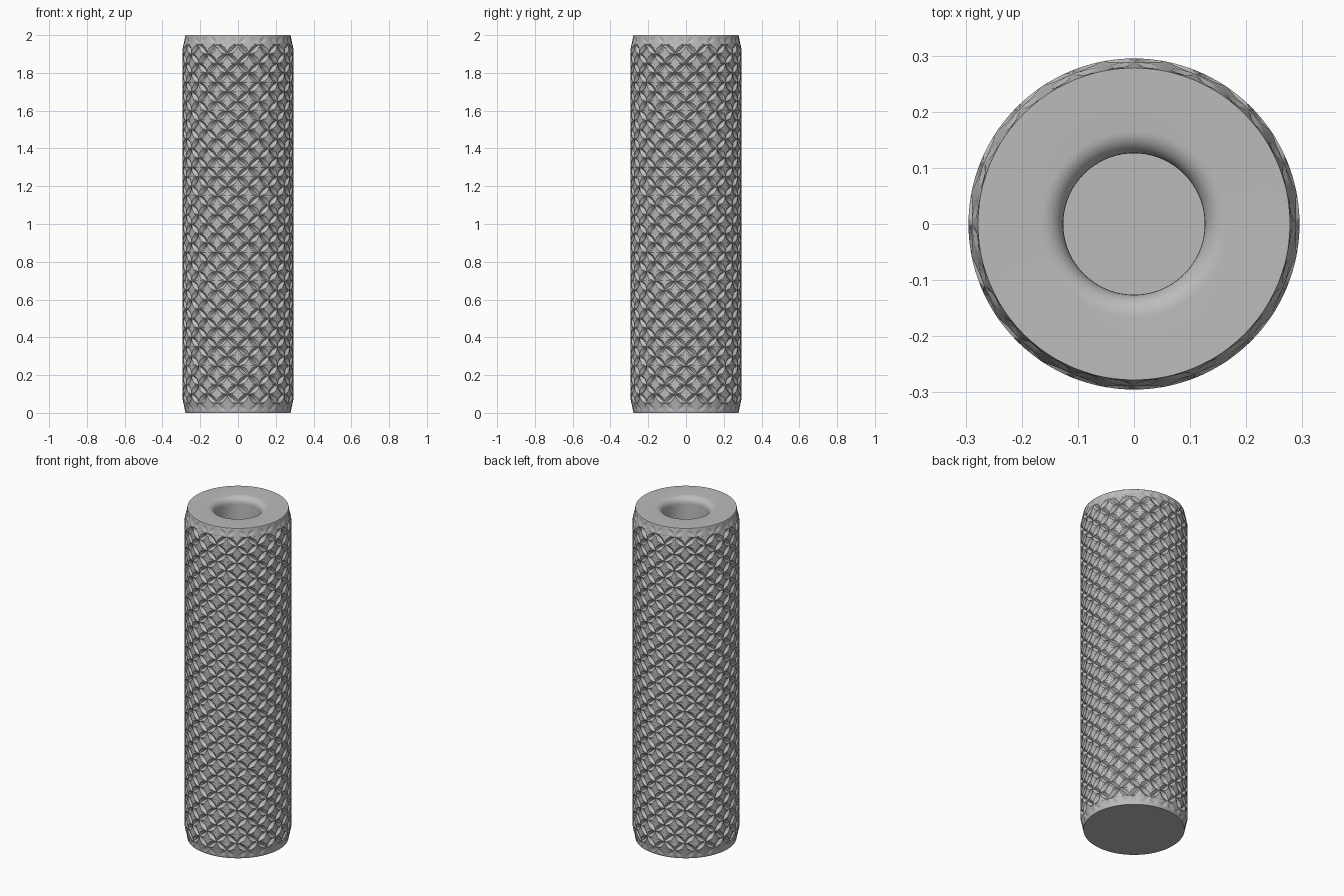
import bpy, bmesh
from math import sin, cos, pi, hypot
from mathutils import Vector

cube = bpy.data.objects.get("Cube")
if cube:
    bpy.data.objects.remove(cube, do_unlink=True)

R, DEPTH, HEIGHT = 0.295, 0.017, 2.0
COLS, ROWS, SEG = 16, 20, 6
CHAMFER = 0.08

steel = bpy.data.materials.new("grey_metal")
steel.use_nodes = True
steel.diffuse_color = (0.5, 0.5, 0.5, 1)
steel.node_tree.nodes["Principled BSDF"].inputs["Base Color"].default_value = (0.5, 0.5, 0.5, 1)


def make_object(name, bm):
    mesh = bpy.data.meshes.new(name)
    bm.to_mesh(mesh)
    bm.free()
    mesh.materials.append(steel)
    obj = bpy.data.objects.new(name, mesh)
    bpy.context.collection.objects.link(obj)
    return obj


# Knurled grip: diamond cells laid out flat as (arc, radius, z), then wrapped
half_w, half_h = pi * R / COLS, HEIGHT / ROWS / 2


def add_cell(bm, cx, cz):
    corners = [Vector((cx + half_w, cz)), Vector((cx, cz + half_h)),
               Vector((cx - half_w, cz)), Vector((cx, cz - half_h))]
    mid = bm.verts.new((cx, R, cz))
    for a, b in zip(corners, corners[1:] + corners[:1]):
        inward = (Vector((cx, cz)) - (a + b) / 2).normalized()
        floor, rim = [], []
        for i in range(SEG + 1):
            t = i / SEG
            bulge = DEPTH * 4 * t * (1 - t)
            p = a.lerp(b, t)
            q = p + inward * bulge
            floor.append(bm.verts.new((p.x, R - bulge, p.y)))
            rim.append(bm.verts.new((q.x, R, q.y)))
        for i in range(SEG):
            bm.faces.new((mid, rim[i], rim[i + 1]))
            bm.faces.new((rim[i], floor[i], floor[i + 1], rim[i + 1]))


bm = bmesh.new()
for row in range(2 * ROWS + 1):
    for col in range(COLS):
        add_cell(bm, (2 * col + row % 2) * half_w, row * half_h)
bmesh.ops.remove_doubles(bm, verts=bm.verts, dist=1e-5)

# Trim to length and add cuts where the end chamfers start
for z, up in ((0, -1), (HEIGHT, 1), (CHAMFER, 1), (HEIGHT - CHAMFER, 1)):
    bmesh.ops.bisect_plane(bm, geom=bm.verts[:] + bm.edges[:] + bm.faces[:],
                           plane_co=(0, 0, z), plane_no=(0, 0, up),
                           clear_outer=z in (0, HEIGHT))
for v in bm.verts:
    end = min(v.co.z, HEIGHT - v.co.z)
    r = min(v.co.y, R - DEPTH * (1 - min(1, end / CHAMFER)))
    angle = v.co.x / R
    v.co = (r * cos(angle), r * sin(angle), v.co.z)
bmesh.ops.remove_doubles(bm, verts=bm.verts, dist=1e-5)
bmesh.ops.recalc_face_normals(bm, faces=bm.faces)
make_object("knurled_grip", bm)


# Turned end faces
def lathe(name, profile, steps=96):
    bm = bmesh.new()
    verts = [bm.verts.new((r, 0, z)) for r, z in profile]
    edges = [bm.edges.new(pair) for pair in zip(verts, verts[1:])]
    bmesh.ops.spin(bm, geom=verts + edges, cent=(0, 0, 0), axis=(0, 0, 1),
                   angle=2 * pi, steps=steps)
    bmesh.ops.remove_doubles(bm, verts=bm.verts, dist=1e-5)
    bmesh.ops.recalc_face_normals(bm, faces=bm.faces)
    # Turn the normals outward along the axis
    flat = max(bm.faces, key=lambda f: hypot(*f.calc_center_median()[:2]))
    if flat.normal.z * (flat.calc_center_median().z - HEIGHT / 2) < 0:
        bmesh.ops.reverse_faces(bm, faces=bm.faces)
    obj = make_object(name, bm)
    bpy.ops.object.select_all(action='DESELECT')
    obj.select_set(True)
    bpy.context.view_layer.objects.active = obj
    bpy.ops.object.shade_smooth_by_angle()


# Top face with a rounded lip running into a blind bore
BORE, LIP, FLOOR = 0.126, 0.04, 1.5
lip = [(BORE + LIP - LIP * sin(i * pi / 16), HEIGHT - LIP + LIP * cos(i * pi / 16))
       for i in range(9)]
lathe("top_face_and_bore", [(R - DEPTH, HEIGHT)] + lip + [(BORE, FLOOR), (0, FLOOR)])
lathe("bottom_face", [(R - DEPTH, 0), (0, 0)])
